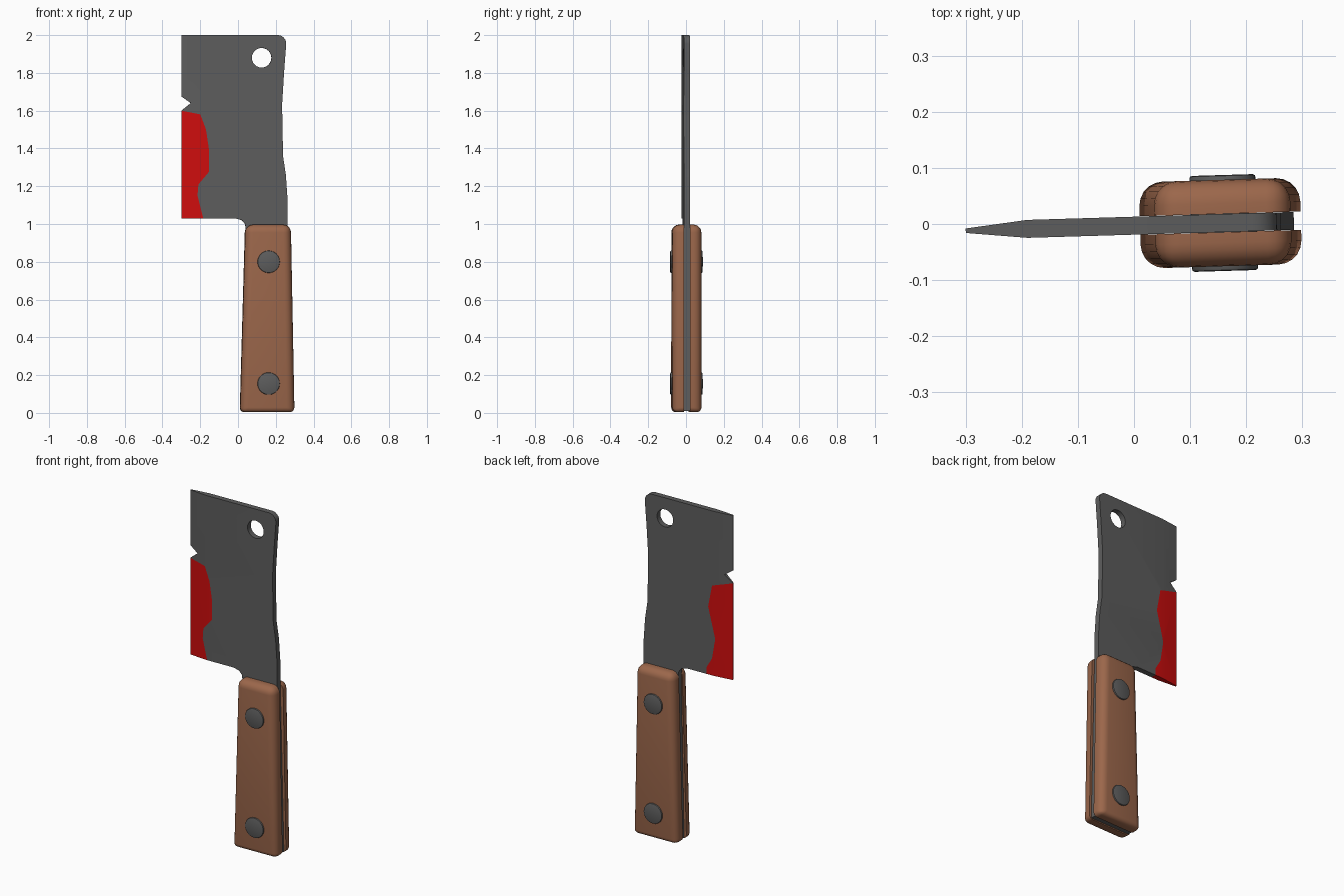
import bpy
import bmesh
import math
from mathutils import Vector
from mathutils.geometry import delaunay_2d_cdt

cube = bpy.data.objects.get("Cube")
if cube:
    bpy.data.objects.remove(cube, do_unlink=True)


def make_material(name, rgb):
    mat = bpy.data.materials.new(name)
    mat.use_nodes = True
    colour = (*rgb, 1)
    mat.diffuse_color = colour
    mat.node_tree.nodes["Principled BSDF"].inputs["Base Color"].default_value = colour
    return mat


steel = make_material("dark steel", (0.11, 0.11, 0.11))
wood = make_material("brown wood", (0.33, 0.135, 0.07))
red = make_material("red stain", (0.62, 0.004, 0.004))


def make_object(name, bm, materials):
    mesh = bpy.data.meshes.new(name)
    bm.to_mesh(mesh)
    bm.free()
    for mat in materials:
        mesh.materials.append(mat)
    obj = bpy.data.objects.new(name, mesh)
    bpy.context.collection.objects.link(obj)
    # The whole tool is turned very slightly about the upright axis
    obj.rotation_euler.z = 0.03
    obj.location.y = -0.003
    return obj


def finish(obj):
    """Apply modifiers, then smooth the rounded surfaces."""
    bpy.ops.object.select_all(action='DESELECT')
    obj.select_set(True)
    bpy.context.view_layer.objects.active = obj
    for mod in list(obj.modifiers):
        bpy.ops.object.modifier_apply(modifier=mod.name)
    bpy.ops.object.shade_smooth_by_angle(angle=math.radians(30))


def arc(cx, cz, radius, start, end, steps):
    angles = [math.radians(start + (end - start) * i / steps) for i in range(steps + 1)]
    return [(cx + radius * math.cos(a), cz + radius * math.sin(a)) for a in angles]


def inside(point, polygon):
    x, z = point
    hit = False
    for (ax, az), (bx, bz) in zip(polygon, polygon[1:] + polygon[:1]):
        if (az > z) != (bz > z) and x < ax + (z - az) * (bx - ax) / (bz - az):
            hit = not hit
    return hit


# Blade and tang profile, counter-clockwise seen from the front
EDGE, GRIND, HEEL, TOP = -0.3, -0.19, 1.03, 2.0
NOTCH_LOW = 1.6
outline = [(0.025, 0.01), (0.285, 0.01), (0.262, 0.98), (0.262, 1.13), (0.253, 1.26),
           (0.238, 1.36), (0.233, 1.63), (0.244, 1.81)]
outline += arc(0.21, 1.955, 0.045, 0, 90, 6)
outline += [(GRIND, TOP), (EDGE, TOP), (EDGE, 1.675), (-0.25, 1.64), (EDGE, NOTCH_LOW),
            (EDGE, HEEL), (GRIND, HEEL), (-0.185, HEEL), (-0.14, HEEL),
            (-0.015, HEEL), (0.02, 1.02), (0.037, 1.0), (0.042, 0.97)]
hole = arc(0.125, 1.88, 0.052, 360, 0, 24)[:-1]

# Stain borders on the front and the back, from notch to heel
stain_front = [(EDGE, NOTCH_LOW), (-0.2, 1.58), (-0.17, 1.5), (-0.155, 1.4), (-0.155, 1.275),
               (-0.21, 1.21), (-0.215, 1.15), (-0.185, HEEL), (EDGE, HEEL)]
stain_back = [(EDGE, NOTCH_LOW), (-0.175, 1.56), (-0.15, 1.43), (-0.195, 1.25),
              (-0.175, 1.13), (-0.14, 1.07), (-0.14, HEEL), (EDGE, HEEL)]


def half_thickness(x):
    t = min(1, max(0, (x - EDGE) / (GRIND - EDGE)))
    return 0.004 + 0.012 * t


def build_blade():
    bm = bmesh.new()

    def vert(p, side):
        return bm.verts.new((p[0], side * half_thickness(p[0]), p[1]))

    # Broad sides, cut along the stain border and the grind line
    for side, stain in ((-1, stain_front), (1, stain_back)):
        points, edges = [], []
        for loop in (outline, hole, stain):
            base, n = len(points), len(loop)
            points += [Vector(p) for p in loop]
            edges += [(base + i, base + (i + 1) % n) for i in range(n)]
        base = len(points)
        points += [Vector((GRIND, HEEL)), Vector((GRIND, TOP))]
        edges.append((base, base + 1))
        coords, _, tris, *_ = delaunay_2d_cdt(points, edges, [], 0, 1e-5)
        verts = [vert(p, side) for p in coords]
        for tri in tris:
            centre = sum((coords[i] for i in tri), Vector((0, 0))) / len(tri)
            if not inside(centre, outline) or inside(centre, hole):
                continue
            face = bm.faces.new([verts[i] for i in tri])
            face.normal_update()
            if face.normal.y * side < 0:
                face.normal_flip()
            face.material_index = int(inside(centre, stain))

    # Rim around the profile and through the hanging hole
    for loop in (outline, hole):
        for a, b in zip(loop, loop[1:] + loop[:1]):
            face = bm.faces.new([vert(a, -1), vert(a, 1), vert(b, 1), vert(b, -1)])
            x, z = (a[0] + b[0]) / 2, (a[1] + b[1]) / 2
            face.material_index = int(x < -0.16 and HEEL <= z < NOTCH_LOW)
    bmesh.ops.remove_doubles(bm, verts=bm.verts, dist=1e-5)
    loose = [v for v in bm.verts if not v.link_faces]
    bmesh.ops.delete(bm, geom=loose, context='VERTS')
    return make_object("blade_and_tang", bm, [steel, red])


finish(build_blade())


# Tapered wooden scale with rounded outer edges
def build_scale(name, side):
    bm = bmesh.new()
    bmesh.ops.create_cube(bm, size=1)
    for v in bm.verts:
        upper, right, outer = v.co.z > 0, v.co.x > 0, v.co.y * side > 0
        if upper:
            v.co.x = 0.279 if right else 0.038
        else:
            v.co.x = 0.298 if right else 0.01
        v.co.z = 0.997 if upper else 0.004
        v.co.y = side * (0.077 if outer else 0.0165)
    weight = bm.edges.layers.float.new("bevel_weight_edge")
    for e in bm.edges:
        if any(abs(v.co.y) > 0.05 for v in e.verts):
            low = all(v.co.z < 0.5 for v in e.verts)
            e[weight] = 0.6 if low else 1
    obj = make_object(name, bm, [wood])
    mod = obj.modifiers.new("rounding", 'BEVEL')
    mod.limit_method = 'WEIGHT'
    mod.width = 0.042
    mod.segments = 5
    finish(obj)


build_scale("front_handle_scale", -1)
build_scale("back_handle_scale", 1)


# Rivets running through the handle, with softened heads
for name, height in (("upper_rivet", 0.8), ("lower_rivet", 0.155)):
    bm = bmesh.new()
    bmesh.ops.create_cone(bm, cap_ends=True, segments=32, radius1=0.059, radius2=0.059, depth=0.171)
    rims = [e for e in bm.edges if abs(e.verts[0].co.z - e.verts[1].co.z) < 0.01]
    bmesh.ops.bevel(bm, geom=rims, offset=0.005, segments=2, profile=0.5, affect='EDGES')
    for v in bm.verts:
        v.co = (v.co.x + 0.16, -v.co.z, v.co.y + height)
    finish(make_object(name, bm, [steel]))
